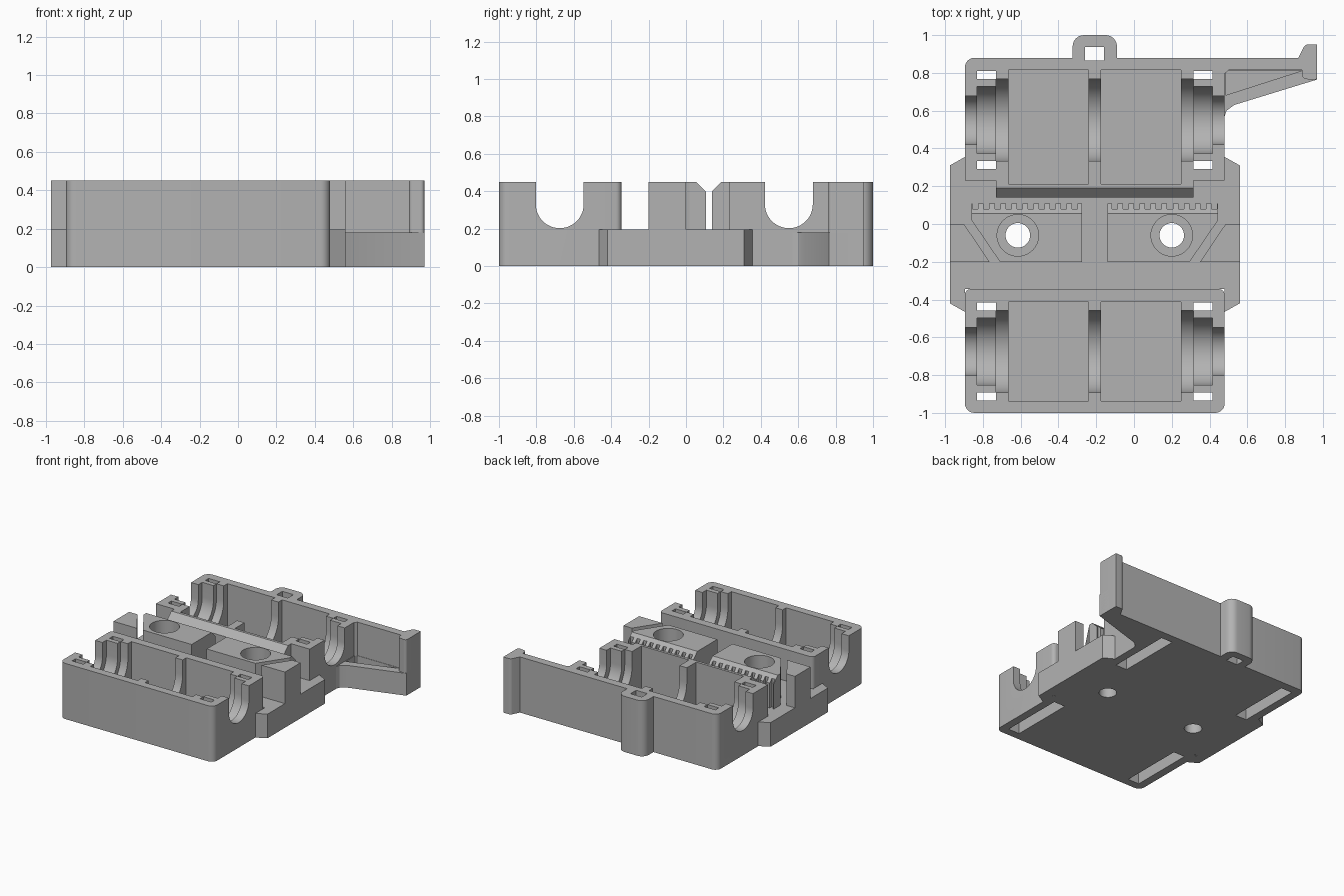
import bpy, bmesh, math
from mathutils import Vector

if "Cube" in bpy.data.objects:
    bpy.data.objects.remove(bpy.data.objects["Cube"], do_unlink=True)

grey = bpy.data.materials.new("plastic_grey")
grey.use_nodes = True
COLOUR = (0.45, 0.45, 0.45, 1)
grey.diffuse_color = COLOUR
grey.node_tree.nodes["Principled BSDF"].inputs["Base Color"].default_value = COLOUR

TOP, DECK, ROD_Z = 0.45, 0.195, 0.33
LEFT, RIGHT = -0.895, 0.48


def flip(x):
    """Mirror an x value about the middle of the body."""
    return LEFT + RIGHT - x


def prism(name, pts, lo, hi, axis="z"):
    """Extrude an outline along z (points are x, y) or x (points are y, z)."""
    bm = bmesh.new()
    place = (lambda p: (p[0], p[1], lo)) if axis == "z" else (lambda p: (lo, p[0], p[1]))
    face = bm.faces.new([bm.verts.new(place(p)) for p in pts])
    moved = bmesh.ops.extrude_face_region(bm, geom=[face])["geom"]
    step = Vector((0, 0, hi - lo) if axis == "z" else (hi - lo, 0, 0))
    bmesh.ops.translate(bm, vec=step, verts=[g for g in moved if isinstance(g, bmesh.types.BMVert)])
    bmesh.ops.recalc_face_normals(bm, faces=bm.faces)
    mesh = bpy.data.meshes.new(name)
    bm.to_mesh(mesh)
    bm.free()
    mesh.materials.append(grey)
    obj = bpy.data.objects.new(name, mesh)
    bpy.context.collection.objects.link(obj)
    return obj


def rect(x0, x1, y0, y1):
    return [(x0, y0), (x1, y0), (x1, y1), (x0, y1)]


def circle(cx, cy, r, n=40):
    return [(cx + r * math.cos(i * math.tau / n), cy + r * math.sin(i * math.tau / n)) for i in range(n)]


def rounded(corners, steps=6):
    """Round each corner (x, y, radius) with a quadratic curve."""
    out = []
    for i, (x, y, r) in enumerate(corners):
        p = Vector((x, y))
        if r == 0:
            out.append((x, y))
            continue
        a = p + (Vector(corners[i - 1][:2]) - p).normalized() * r
        b = p + (Vector(corners[(i + 1) % len(corners)][:2]) - p).normalized() * r
        weight = 2 ** -0.5
        for k in range(steps + 1):
            t = k / steps
            wa, wp, wb = (1 - t) ** 2, 2 * weight * t * (1 - t), t * t
            out.append(tuple((a * wa + p * wp + b * wb) / (wa + wp + wb)))
    return out


def trough(cy, r, top):
    """U outline in y, z around a rod axis, from one top end to the other."""
    n = 24
    arc = [(cy + r * math.cos(math.pi + math.pi * i / n), ROD_Z + r * math.sin(math.pi + math.pi * i / n))
           for i in range(n + 1)]
    return [(cy - r, top)] + arc + [(cy + r, top)]


def cut(obj, cutters):
    bpy.context.view_layer.objects.active = obj
    for c in cutters:
        c.hide_render = True
        mod = obj.modifiers.new("cut", "BOOLEAN")
        mod.operation, mod.solver, mod.object = "DIFFERENCE", "EXACT", c
        bpy.ops.object.modifier_apply(modifier=mod.name)
        bpy.data.objects.remove(c, do_unlink=True)
    return obj


# Middle plate with chamfered ears and two bolt holes
STEP_L, STEP_R = -0.73, flip(-0.73)
half = [(LEFT, -0.345), (LEFT, -0.465), (-0.975, -0.42), (-0.975, 0.31), (LEFT, 0.355),
        (LEFT, 0.23), (STEP_L, 0.23), (STEP_L, 0.15)]
plate = prism("middle_plate", half + [(flip(x), y) for x, y in reversed(half)], 0, DECK)
BOLTS = (-0.615, flip(-0.615))
cut(plate, [prism("bolt_cut", circle(x, -0.06, 0.065), -0.1, 0.6) for x in BOLTS])


def bearing_block(name, outline, cy, pocket_y, extra=()):
    """Block holding two bearings on one rod, with strap slots at both ends."""
    block = prism(name, outline, 0, TOP)
    cutters = list(extra)
    cutters.append(prism("end_cut", trough(cy, 0.128, 0.6), -1.2, 0.8, "x"))
    cutters.append(prism("rib_cut", trough(cy, 0.2175, 0.6), STEP_L - 0.01, STEP_R + 0.01, "x"))
    for x0, x1 in ((-0.665, -0.24), (flip(-0.24), flip(-0.665))):
        cutters.append(prism("pocket_cut", rect(x0, x1, *pocket_y), 0.07, 0.6))
    slots = ((-0.83, STEP_L), (STEP_R, flip(-0.83)))
    for x0, x1 in slots:
        cutters.append(prism("slot_cut", rect(x0, x1, cy - 0.26, cy + 0.26), -0.1, 0.6))
    cut(block, cutters)
    # U-shaped saddles standing in the strap slots
    for side, (x0, x1) in zip(("left", "right"), slots):
        ring = trough(cy, 0.2175, TOP) + trough(cy, 0.178, TOP)[::-1]
        prism(f"{name}_saddle_{side}", ring, x0, x1, "x")


front = rounded([(LEFT, -1, 0.05), (RIGHT, -1, 0.05), (RIGHT, -0.345, 0.03), (LEFT, -0.345, 0.03)])
bearing_block("front_bearing_block", front, -0.675, (-0.937, -0.412))

rear = rounded([(LEFT, 0.88, 0.05), (LEFT, 0.23, 0), (STEP_L, 0.23, 0), (STEP_L, 0.14, 0),
                (STEP_R, 0.14, 0), (STEP_R, 0.23, 0), (RIGHT, 0.23, 0), (RIGHT, 0.88, 0),
                (-0.1, 0.88, 0), (-0.1, 0.86, 0), (-0.32, 0.86, 0), (-0.32, 0.88, 0)])
bevel = prism("bevel_cut", [(0.10, 0.36), (0.10, 0.6), (0.34, 0.6)], -0.8, 0.4, "x")
cut(bevel, [prism("keep", rect(-1, 1, 0.2, 0.7), 0, 0.7)])
bearing_block("rear_bearing_block", rear, 0.55, (0.212, 0.815), [bevel])

# Rear tab with a square hole
tab = prism("rear_tab", rounded([(-0.325, 0.86, 0), (-0.09, 0.86, 0), (-0.09, 1, 0.06), (-0.325, 1, 0.06)]), 0, TOP)
cut(tab, [prism("tab_cut", rect(-0.26, -0.16, 0.865, 0.937), -0.1, 0.6)])

# Toothed belt clamps and the corner wedges beside them
PITCH = 0.0585
clamp = [(-0.86, 0.02), (-0.71, -0.2), (-0.275, -0.2), (-0.275, 0.108)]
for i in range(10):
    x = -0.275 - i * PITCH
    gap0, gap1 = x - 0.4 * PITCH, x - 0.9 * PITCH
    clamp += [(gap0, 0.108), (gap0, 0.08), (gap1, 0.08), (gap1, 0.108)]
clamp += [(-0.86, 0.108)]
wedge = [(-0.975, 0), (-0.9, 0), (-0.765, -0.2), (-0.975, -0.2)]
for side, fx, bolt in (("left", lambda x: x, BOLTS[0]), ("right", flip, BOLTS[1])):
    body = prism(f"belt_clamp_{side}", [(fx(x), y) for x, y in clamp], DECK, TOP)
    slope = [(0.055, TOP), (0.155, 0.35), (0.155, 0.6), (0.055, 0.6)]
    cut(body, [prism("slope_cut", slope, -1, 1, "x"),
               prism("counterbore_cut", circle(bolt, -0.06, 0.11), 0.1, 0.6)])
    prism(f"corner_wedge_{side}", [(fx(x), y) for x, y in wedge], DECK, TOP)

# Side arm: low web with a shallow pocket, tall wall and hooked end
web = prism("arm_web", [(RIGHT, 0.57), (0.49, 0.6), (0.53, 0.63), (0.97, 0.765), (0.97, 0.87), (RIGHT, 0.87)], 0, 0.18)
cut(web, [prism("web_cut", [(0.485, 0.682), (0.89, 0.812), (0.485, 0.812)], 0.06, 0.4)])
wall = [(RIGHT, 0.88, 0), (RIGHT, 0.795, 0), (0.5, 0.815, 0), (0.89, 0.815, 0), (0.89, 0.77, 0.02),
        (0.97, 0.76, 0.02), (0.97, 0.95, 0), (0.905, 0.95, 0.015), (0.87, 0.88, 0)]
prism("arm_wall", rounded(wall), 0, TOP)

# Smooth the curved faces and keep hard edges
bpy.ops.object.select_all(action="DESELECT")
for obj in bpy.context.collection.objects:
    if obj.type == "MESH" and obj.data.materials and obj.data.materials[0] == grey:
        obj.select_set(True)
        bpy.context.view_layer.objects.active = obj
bpy.ops.object.shade_smooth_by_angle(angle=math.radians(30))
